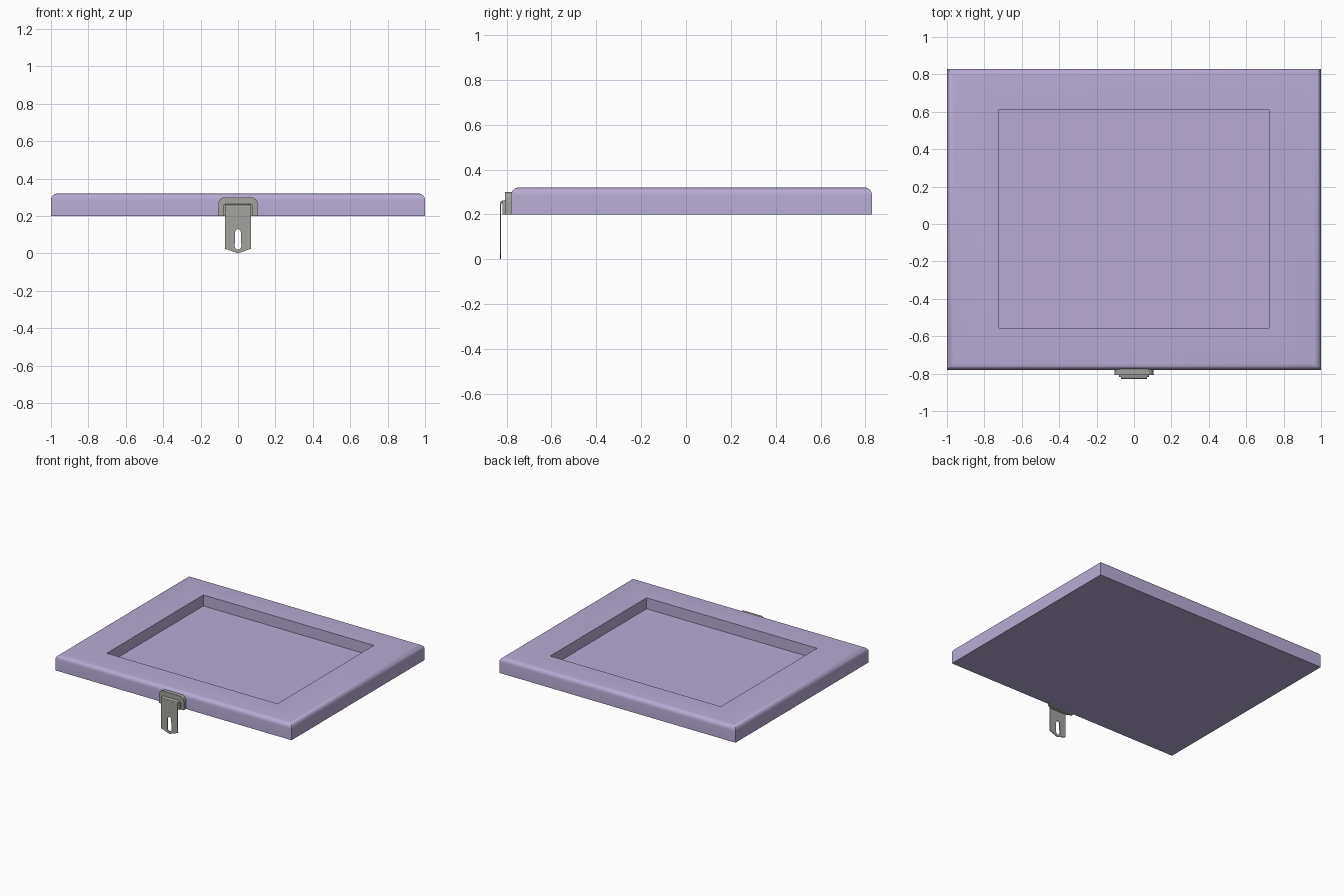
import bpy, bmesh, math

cube = bpy.data.objects.get("Cube")
if cube:
    bpy.data.objects.remove(cube, do_unlink=True)


def material(name, rgb):
    m = bpy.data.materials.new(name)
    m.use_nodes = True
    m.diffuse_color = (*rgb, 1)
    m.node_tree.nodes["Principled BSDF"].inputs["Base Color"].default_value = (*rgb, 1)
    return m


lilac = material("lilac plastic", (0.48, 0.41, 0.65))
grey = material("grey metal", (0.36, 0.36, 0.34))


def activate(ob):
    bpy.ops.object.select_all(action='DESELECT')
    ob.select_set(True)
    bpy.context.view_layer.objects.active = ob


def smooth(ob, degrees=35):
    activate(ob)
    bpy.ops.object.shade_smooth_by_angle(angle=math.radians(degrees))


def stacked_rings(name, rings, mat):
    """Rectangular rings (x half, y min, y max, z) bridged and capped."""
    bm = bmesh.new()
    loops = [[bm.verts.new(p) for p in ((-x, a, z), (x, a, z), (x, b, z), (-x, b, z))]
             for x, a, b, z in rings]
    for low, high in zip(loops, loops[1:]):
        for i in range(4):
            j = (i + 1) % 4
            bm.faces.new((low[i], low[j], high[j], high[i]))
    bm.faces.new(loops[0][::-1])
    bm.faces.new(loops[-1])
    mesh = bpy.data.meshes.new(name)
    bm.to_mesh(mesh)
    bm.free()
    ob = bpy.data.objects.new(name, mesh)
    bpy.context.collection.objects.link(ob)
    mesh.materials.append(mat)
    smooth(ob)
    return ob


def upright_plate(name, outlines, y0, y1, mat):
    """Filled x-z outlines (later ones are holes), solid from y0 to y1."""
    curve = bpy.data.curves.new(name, 'CURVE')
    curve.dimensions = '2D'
    curve.fill_mode = 'BOTH'
    curve.extrude = (y1 - y0) / 2
    for points in outlines:
        s = curve.splines.new('POLY')
        s.points.add(len(points) - 1)
        for p, (x, z) in zip(s.points, points):
            p.co = (x, z, 0, 1)
        s.use_cyclic_u = True
    curve.materials.append(mat)
    ob = bpy.data.objects.new(name, curve)
    bpy.context.collection.objects.link(ob)
    ob.location.y = (y0 + y1) / 2
    ob.rotation_euler.x = math.pi / 2
    activate(ob)
    bpy.ops.object.convert(target='MESH')
    smooth(bpy.context.object)
    return bpy.context.object


def arc(cx, cz, r, start, end, steps=6):
    angles = [math.radians(start + (end - start) * i / steps) for i in range(steps + 1)]
    return [(cx + r * math.cos(a), cz + r * math.sin(a)) for a in angles]


def arch(half, bottom, top, r):
    """Outline with a flat base and rounded upper corners."""
    return ([(-half, bottom), (half, bottom)] + arc(half - r, top - r, r, 0, 90)
            + arc(r - half, top - r, r, 90, 180))


# Tray lid: square lower edge, rounded upper edge, recessed centre
bottom, top, radius = 0.2, 0.32, 0.035
front, back = -0.78, 0.83
rings = [(1, front, back, bottom)]
for inset, z in arc(radius, top - radius, radius, 180, 90):
    rings.append((1 - inset, front + inset, back - inset, z))
rings += [(0.722, -0.555, 0.612, top), (0.722, -0.555, 0.612, 0.236)]
stacked_rings("tray_lid", rings, lilac)

# Latch housing on the front edge
upright_plate("latch_housing", [arch(0.105, bottom, 0.3, 0.035)], -0.806, front + 0.01, grey)
upright_plate("latch_mount", [arch(0.08, bottom, 0.262, 0.012)], -0.818, -0.8, grey)

# Hanging hasp with a pointed end and a long slot
slot = arc(0, 0.115, 0.015, 0, 180) + arc(0, 0.038, 0.018, 180, 360)
tab = [(-0.07, 0.025), (0, 0), (0.07, 0.025), (0.07, 0.25), (-0.07, 0.25)]
upright_plate("hasp_tab", [tab, slot], -0.83, -0.824, grey)

# Bent upper end of the hasp
bend = [(-0.8, 0.264), (-0.818, 0.262), (-0.827, 0.258), (-0.83, 0.248),
        (-0.824, 0.246), (-0.816, 0.255), (-0.8, 0.257)]
hinge = upright_plate("hasp_bend", [bend], -0.07, 0.07, grey)
hinge.rotation_euler.z = math.pi / 2
